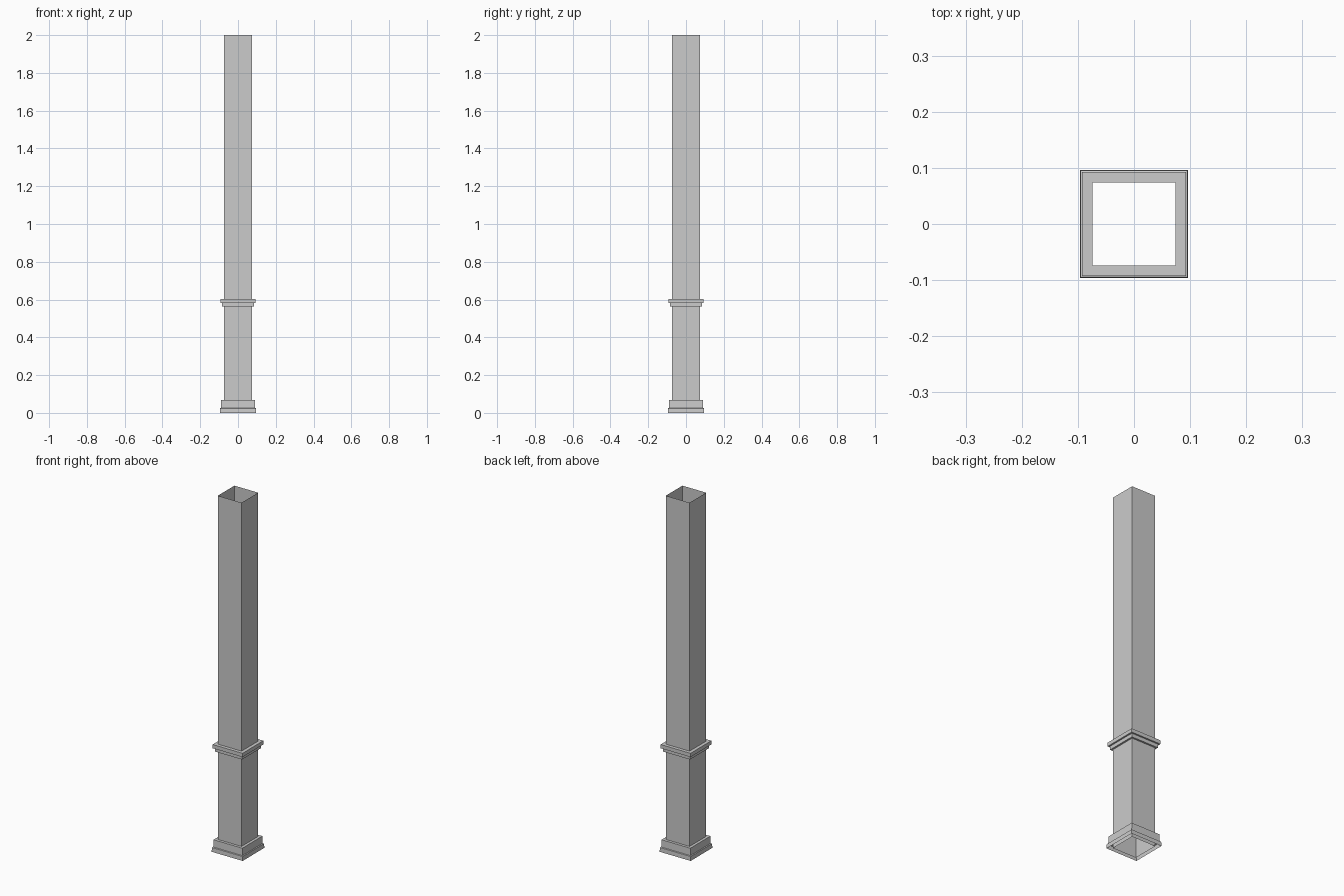
import bpy, bmesh

if "Cube" in bpy.data.objects:
    bpy.data.objects.remove(bpy.data.objects["Cube"])


def square_sweep(name, profile):
    """Sweep a (half width, height) profile around a square."""
    bm = bmesh.new()
    rings = []
    for r, z in profile:
        rings.append([bm.verts.new((x * r, y * r, z))
                      for x, y in ((-1, -1), (1, -1), (1, 1), (-1, 1))])
    for low, high in zip(rings, rings[1:]):
        for i in range(4):
            j = (i + 1) % 4
            bm.faces.new((low[i], low[j], high[j], high[i]))
    mesh = bpy.data.meshes.new(name)
    bm.to_mesh(mesh)
    bm.free()
    obj = bpy.data.objects.new(name, mesh)
    bpy.context.collection.objects.link(obj)
    return obj


SHAFT = 0.074

# Hollow square shaft, open at both ends
square_sweep("shaft", [(SHAFT, 0), (SHAFT, 2)])

# Stepped foot moulding, open underneath
square_sweep("base_moulding", [(0.0965, 0), (0.0955, 0.024), (0.0905, 0.026),
                               (0.0895, 0.067), (SHAFT, 0.067)])

# Two-step collar around the shaft
square_sweep("collar", [(SHAFT, 0.562), (0.084, 0.562), (0.084, 0.582),
                        (0.093, 0.582), (0.093, 0.603), (SHAFT, 0.603)])
